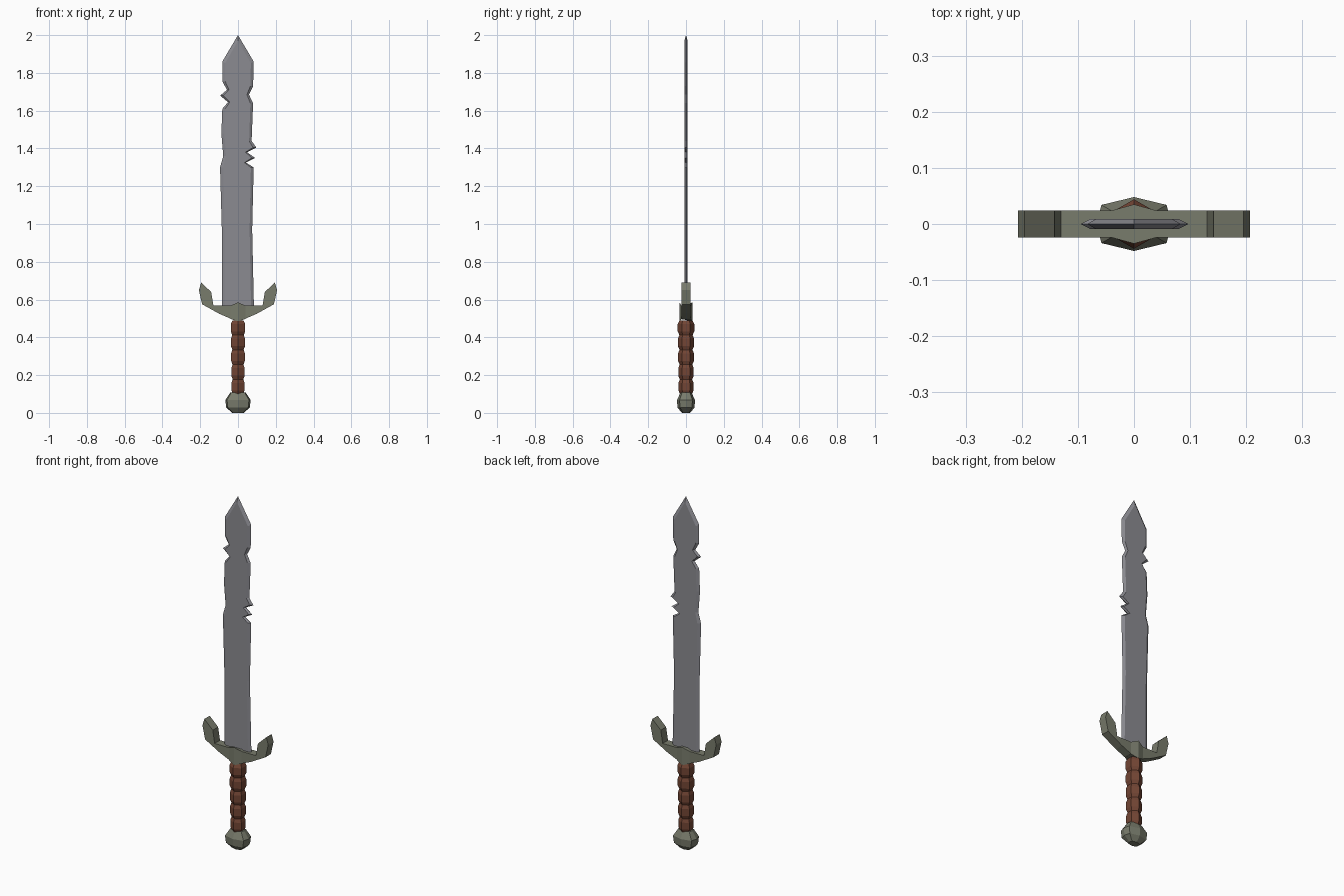
import bpy, math

cube = bpy.data.objects.get("Cube")
if cube:
    bpy.data.objects.remove(cube)


def material(name, rgb):
    m = bpy.data.materials.new(name)
    m.use_nodes = True
    m.diffuse_color = (*rgb, 1)
    bsdf = m.node_tree.nodes["Principled BSDF"]
    bsdf.inputs["Base Color"].default_value = (*rgb, 1)
    bsdf.inputs["Roughness"].default_value = 0.7
    return m


steel = material("worn steel", (0.26, 0.26, 0.285))
bronze = material("dull bronze", (0.19, 0.20, 0.15))
leather = material("brown leather", (0.17, 0.06, 0.035))


def loft(name, rings, mat):
    """Skin a stack of equal closed rings and cap both ends."""
    n = len(rings[0])
    verts = [p for ring in rings for p in ring]
    faces = [tuple(range(n)), tuple(range(len(verts) - n, len(verts)))]
    for r in range(len(rings) - 1):
        for i in range(n):
            a, b = r * n + i, r * n + (i + 1) % n
            faces.append((a, b, b + n, a + n))
    mesh = bpy.data.meshes.new(name)
    mesh.from_pydata(verts, [], faces)
    mesh.materials.append(mat)
    obj = bpy.data.objects.new(name, mesh)
    bpy.context.collection.objects.link(obj)
    # consistent outward normals
    bpy.context.view_layer.objects.active = obj
    obj.select_set(True)
    bpy.ops.object.mode_set(mode="EDIT")
    bpy.ops.mesh.select_all(action="SELECT")
    bpy.ops.mesh.normals_make_consistent(inside=False)
    bpy.ops.object.mode_set(mode="OBJECT")
    obj.select_set(False)
    return obj


# Blade: chipped outline at y = 0, pulled in on both flat sides
right_edge = [(0.085, 0.53), (0.075, 0.97), (0.083, 1.30), (0.042, 1.325),
              (0.09, 1.35), (0.048, 1.38), (0.097, 1.405), (0.072, 1.44),
              (0.08, 1.64), (0.058, 1.685), (0.08, 1.73), (0.083, 1.86)]
left_edge = [(-0.083, 1.86), (-0.083, 1.755), (-0.058, 1.71), (-0.095, 1.68),
             (-0.053, 1.645), (-0.083, 1.61), (-0.088, 1.48), (-0.078, 1.36),
             (-0.095, 1.30), (-0.085, 0.95), (-0.085, 0.53)]
outline = right_edge + [(0, 2.0)] + left_edge


def flat_side(y):
    return [(x * 0.82, y, z - 0.03 * max(0, z - 1.8) / 0.2) for x, z in outline]


loft("blade", [flat_side(-0.009), [(x, 0, z) for x, z in outline],
               flat_side(0.009)], steel)

# Crossguard: upswept horns cut from a flat bar
half = [(0.03, 0.495), (0.10, 0.525), (0.19, 0.575), (0.207, 0.65),
        (0.195, 0.69), (0.142, 0.64), (0.13, 0.568)]
guard = half + [(-x, z) for x, z in reversed(half)]
loft("crossguard", [[(x, y, z) for x, z in guard] for y in (-0.024, 0.024)], bronze)

# Guard boss: ridged block in the middle of the bar
def boss_ring(peak, side):
    return [(0, -0.035, peak), (0.04, -0.024, side), (0.04, 0.024, side),
            (0, 0.035, peak), (-0.04, 0.024, side), (-0.04, -0.024, side)]


loft("guard_boss", [boss_ring(0.483, 0.498), boss_ring(0.585, 0.568)], bronze)


def hexagon(radius, z):
    return [(radius * math.sin(k * math.pi / 3), radius * math.cos(k * math.pi / 3), z)
            for k in range(6)]


# Grip: five wrapped bands with narrow necks between them
bands, low, high = 5, 0.10, 0.49
step = (high - low) / bands
grip = []
for i in range(bands):
    z = low + i * step
    r = 0.040 + 0.001 * i
    grip += [hexagon(r * 0.8, z), hexagon(r, z + step * 0.25),
             hexagon(r, z + step * 0.75)]
grip.append(hexagon(0.034, high))
loft("grip", grip, leather)


# Pommel: faceted knob
def pommel_ring(s, z):
    q = [(0, 0.048), (0.058, 0.034), (0.067, 0), (0.058, -0.034)]
    return [(x * s, y * s, z) for x, y in q + [(-x, -y) for x, y in q]]


loft("pommel", [pommel_ring(s, z) for s, z in
                [(0.45, 0), (0.93, 0.028), (1, 0.068), (0.6, 0.108)]], bronze)
